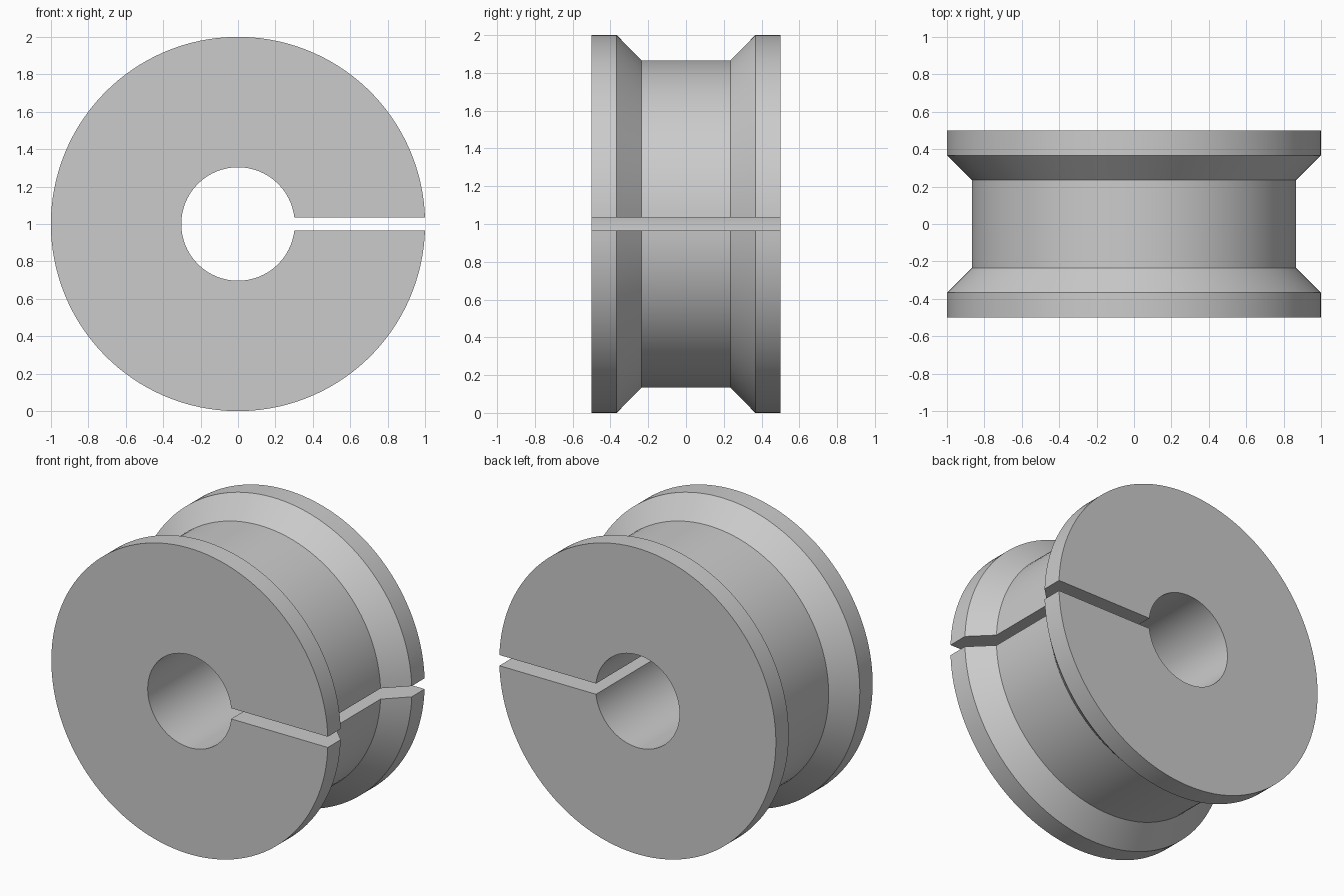
import bpy
import bmesh
from math import asin, cos, sin, tau

cube = bpy.data.objects.get("Cube")
if cube:
    bpy.data.objects.remove(cube, do_unlink=True)

SEGMENTS = 128
HALF_SLOT = 0.035
CENTRE_Z = 1.0

# Half cross-section as (radius, y), mirrored front to back
half = [(0.303, 0.5), (1.0, 0.5), (1.0, 0.367), (0.867, 0.235)]
profile = half + [(r, -y) for r, y in reversed(half)]

grey = bpy.data.materials.new("plain grey")
grey.use_nodes = True
colour = (0.6, 0.6, 0.6, 1.0)
grey.diffuse_color = colour
grey.node_tree.nodes["Principled BSDF"].inputs["Base Color"].default_value = colour

# Sweep the section around the axle, stopping at the parallel slot walls
bm = bmesh.new()
rings = []
for r, y in profile:
    start = asin(HALF_SLOT / r)
    step = (tau - 2 * start) / SEGMENTS
    angles = [start + step * i for i in range(SEGMENTS + 1)]
    rings.append([bm.verts.new((r * cos(a), y, CENTRE_Z + r * sin(a))) for a in angles])

for a, b in zip(rings, rings[1:] + rings[:1]):
    for i in range(SEGMENTS):
        bm.faces.new((a[i], a[i + 1], b[i + 1], b[i]))

# Flat walls of the slot
for end in (0, -1):
    bm.faces.new([ring[end] for ring in rings])
bmesh.ops.recalc_face_normals(bm, faces=bm.faces)

mesh = bpy.data.meshes.new("slotted_spool")
bm.to_mesh(mesh)
bm.free()
mesh.materials.append(grey)
spool = bpy.data.objects.new("slotted_spool", mesh)
bpy.context.collection.objects.link(spool)

# Smooth round surfaces, crisp rims
bpy.ops.object.select_all(action="DESELECT")
spool.select_set(True)
bpy.context.view_layer.objects.active = spool
bpy.ops.object.shade_smooth_by_angle(angle=0.5)
